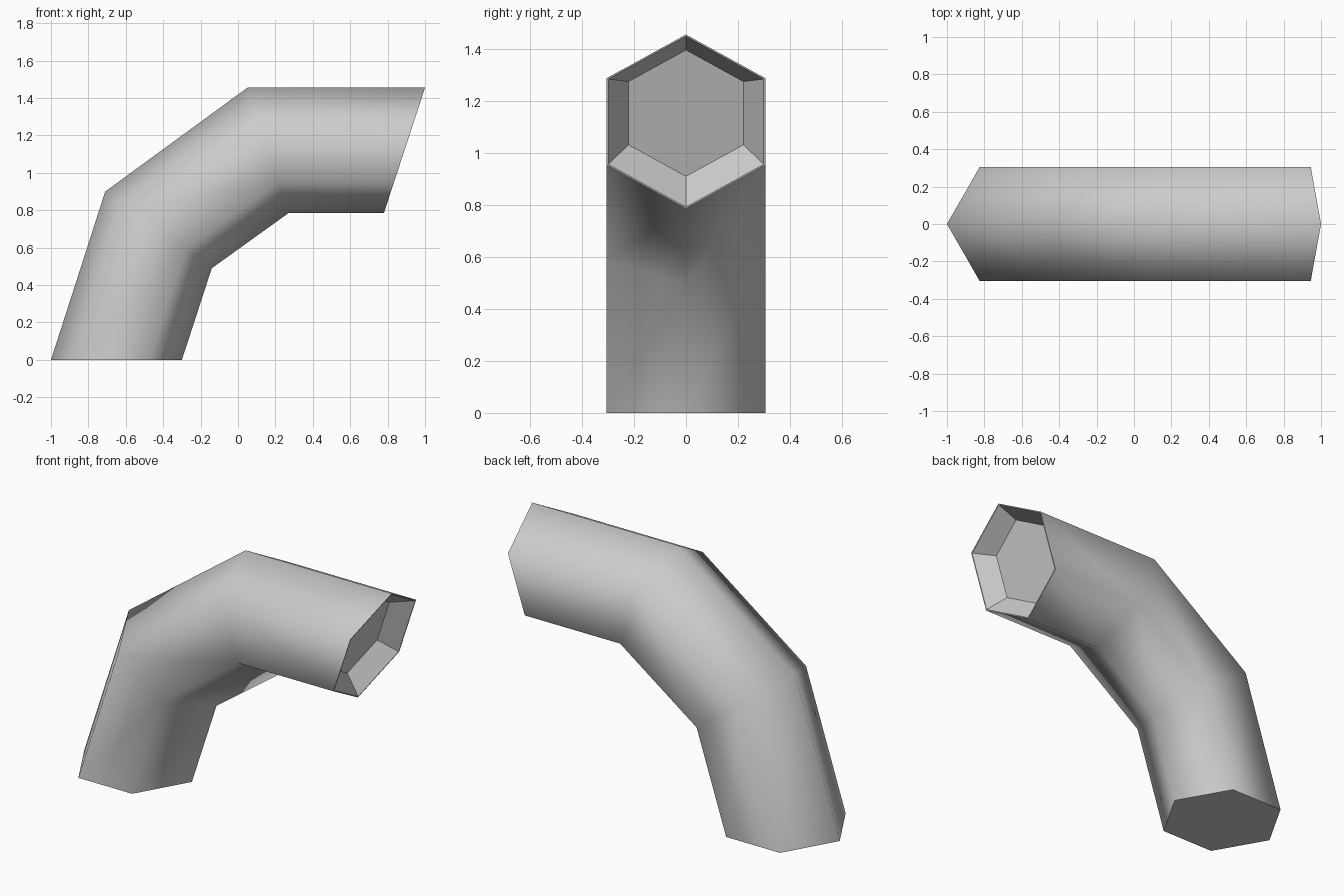
import bpy, bmesh
from mathutils import Vector

cube = bpy.data.objects.get("Cube")
if cube:
    bpy.data.objects.remove(cube, do_unlink=True)

grey = bpy.data.materials.new("light grey")
grey.use_nodes = True
colour = (0.6, 0.6, 0.6, 1)
grey.diffuse_color = colour
grey.node_tree.nodes["Principled BSDF"].inputs["Base Color"].default_value = colour

HALF_WIDTH = 0.305
# Hexagon corners: fraction from outer to inner bend, and side
HEX = [(0, 0), (0.25, -1), (0.75, -1), (1, 0), (0.75, 1), (0.25, 1)]
# Outer and inner bend points (x, z) of each cross-section
SECTIONS = [((-1, 0), (-0.30, 0)),
            ((-0.71, 0.90), (-0.14, 0.49)),
            ((0.05, 1.455), (0.27, 0.785)),
            ((1, 1.455), (0.78, 0.785))]

bm = bmesh.new()


def hexagon(outer, inner):
    a, b = Vector((outer[0], 0, outer[1])), Vector((inner[0], 0, inner[1]))
    return [a.lerp(b, t) + Vector((0, s * HALF_WIDTH, 0)) for t, s in HEX]


def add_ring(points):
    return [bm.verts.new(p) for p in points]


def bridge(r, s, smooth):
    for i in range(6):
        j = (i + 1) % 6
        f = bm.faces.new((r[i], r[j], s[j], s[i]))
        f.smooth = smooth


# Bent tube
rings = [add_ring(hexagon(*sec)) for sec in SECTIONS]
for r, s in zip(rings, rings[1:]):
    bridge(r, s, True)
bm.faces.new(rings[0])

# Thin lip and shallow tapered recess in the open end
end = hexagon(*SECTIONS[-1])
centre = sum(end, Vector()) / 6
across = (end[0] - end[3]).normalized()
inward = Vector((-across.z, 0, across.x))
lip = add_ring([centre + (p - centre) * 0.98 for p in end])
floor = add_ring([centre + (p - centre) * 0.725 + inward * 0.105 for p in end])
bridge(rings[-1], lip, False)
bridge(lip, floor, False)
bm.faces.new(floor)

bmesh.ops.recalc_face_normals(bm, faces=bm.faces)
# Flat faces keep crisp borders against the smooth tube
for e in bm.edges:
    e.smooth = all(f.smooth for f in e.link_faces)

mesh = bpy.data.meshes.new("bent_pipe")
bm.to_mesh(mesh)
bm.free()
mesh.materials.append(grey)
pipe = bpy.data.objects.new("bent_pipe", mesh)
bpy.context.collection.objects.link(pipe)
